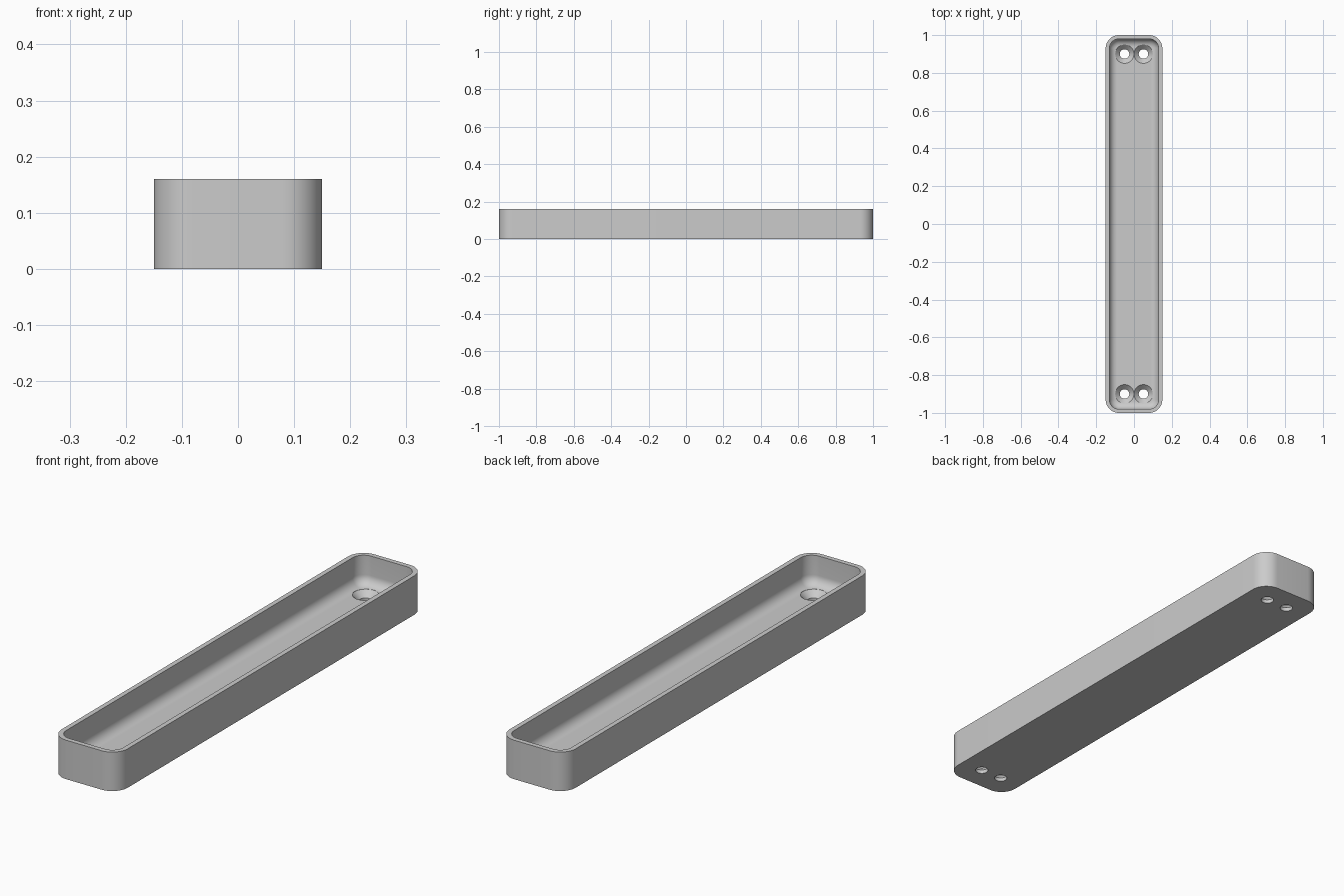
import bpy, bmesh
from math import sin, cos, pi

cube = bpy.data.objects.get("Cube")
if cube:
    bpy.data.objects.remove(cube, do_unlink=True)

HALF_X, HALF_Y, HEIGHT = 0.15, 1.0, 0.16
CORNER, WALL, FLOOR, FILLET = 0.07, 0.02, 0.04, 0.04
HOLE, SINK = 0.025, 0.0495

grey = bpy.data.materials.new("plain grey")
grey.use_nodes = True
colour = (0.6, 0.6, 0.6, 1)
grey.diffuse_color = colour
grey.node_tree.nodes["Principled BSDF"].inputs["Base Color"].default_value = colour


def rounded_ring(inset, z, steps=12):
    """Points of a rounded rectangle, moved inwards by inset."""
    r = CORNER - inset
    points = []
    for i, (sx, sy) in enumerate([(1, 1), (-1, 1), (-1, -1), (1, -1)]):
        for k in range(steps + 1):
            a = (i + k / steps) * pi / 2
            points.append((sx * (HALF_X - CORNER) + r * cos(a),
                           sy * (HALF_Y - CORNER) + r * sin(a), z))
    return points


def circle(x, y, r, z, sides=48):
    return [(x + r * cos(2 * pi * k / sides), y + r * sin(2 * pi * k / sides), z)
            for k in range(sides)]


def loft(bm, rings):
    """Closed solid through a stack of rings."""
    loops = [[bm.verts.new(p) for p in ring] for ring in rings]
    n = len(loops[0])
    for low, high in zip(loops, loops[1:]):
        for k in range(n):
            j = (k + 1) % n
            bm.faces.new((low[k], low[j], high[j], high[k]))
    bm.faces.new(loops[0][::-1])
    bm.faces.new(loops[-1])


def make_object(name, bm):
    bmesh.ops.recalc_face_normals(bm, faces=bm.faces)
    mesh = bpy.data.meshes.new(name)
    bm.to_mesh(mesh)
    bm.free()
    mesh.materials.append(grey)
    obj = bpy.data.objects.new(name, mesh)
    bpy.context.collection.objects.link(obj)
    return obj


# Tray: outer wall, rim, inner wall, filleted floor
rings = [rounded_ring(0, 0), rounded_ring(0, HEIGHT), rounded_ring(WALL, HEIGHT)]
for k in range(11):
    a = k / 10 * pi / 2
    rings.append(rounded_ring(WALL + FILLET * (1 - cos(a)),
                              FLOOR + FILLET * (1 - sin(a))))
bm = bmesh.new()
loft(bm, rings)
tray = make_object("tray", bm)

# Countersunk screw holes, a pair at each end
bm = bmesh.new()
for x in (-0.05, 0.05):
    for y in (-0.9, 0.9):
        loft(bm, [circle(x, y, HOLE, -0.02),
                  circle(x, y, HOLE, FLOOR - (SINK - HOLE)),
                  circle(x, y, SINK, FLOOR),
                  circle(x, y, SINK, FLOOR + 0.05)])
cutter = make_object("screw_hole_cutter", bm)

cut = tray.modifiers.new("screw holes", 'BOOLEAN')
cut.operation = 'DIFFERENCE'
cut.solver = 'EXACT'
cut.object = cutter
bpy.ops.object.select_all(action='DESELECT')
bpy.context.view_layer.objects.active = tray
tray.select_set(True)
bpy.ops.object.modifier_apply(modifier=cut.name)
bpy.data.objects.remove(cutter, do_unlink=True)
bpy.ops.object.shade_smooth_by_angle(angle=pi / 6)
